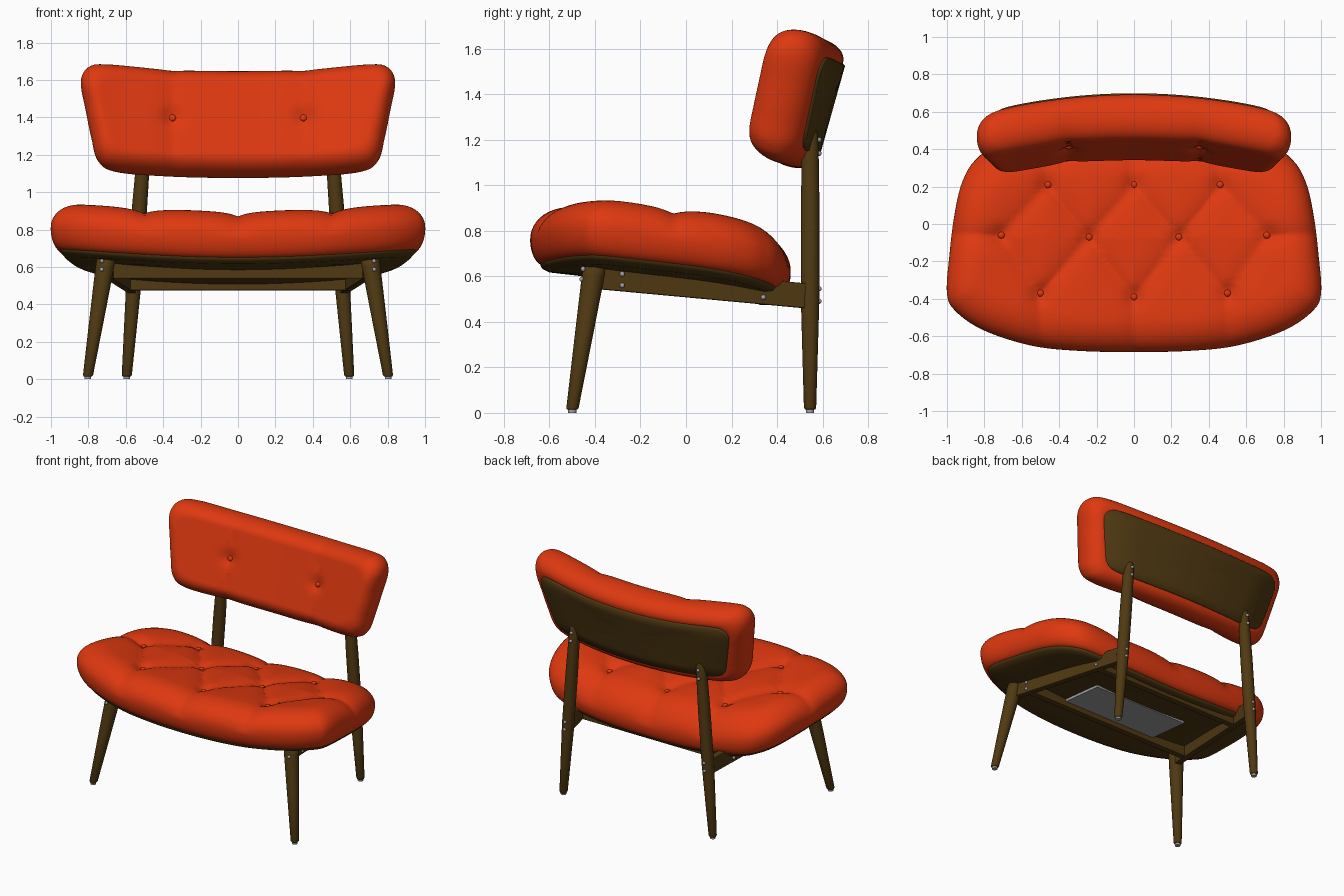
import bpy, bmesh, math
from mathutils import Vector, Matrix
from mathutils.bvhtree import BVHTree

if "Cube" in bpy.data.objects:
    bpy.data.objects.remove(bpy.data.objects["Cube"])


def material(name, rgb):
    m = bpy.data.materials.new(name)
    m.diffuse_color = (*rgb, 1)
    m.use_nodes = True
    m.node_tree.nodes["Principled BSDF"].inputs["Base Color"].default_value = m.diffuse_color
    return m


RED = material("orange red fabric", (0.73, 0.04, 0.005))
WOOD = material("dark brown wood", (0.08, 0.041, 0.006))
METAL = material("grey metal", (0.36, 0.36, 0.38))


def finish(bm, name, mat, smooth=True, matrix=None):
    bmesh.ops.recalc_face_normals(bm, faces=bm.faces)
    me = bpy.data.meshes.new(name)
    if matrix:
        bm.transform(matrix)
    for f in bm.faces:
        f.smooth = smooth
    bm.to_mesh(me)
    bm.free()
    me.materials.append(mat)
    ob = bpy.data.objects.new(name, me)
    bpy.context.collection.objects.link(ob)
    return ob


def outline(half, cy, n=10):
    """Closed smooth curve from the +x half of an outline, relative to (0, cy)."""
    pts = half + [(-x, y) for x, y in half[-2:0:-1]]
    p = [Vector((x, y - cy)) for x, y in pts]
    out, k = [], len(p)
    for i in range(k):
        a, b, c, d = p[i - 1], p[i], p[(i + 1) % k], p[(i + 2) % k]
        for j in range(n):
            t = j / n
            out.append(0.5 * (2 * b + (c - a) * t + (2 * a - 5 * b + 4 * c - d) * t * t
                              + (3 * b - a - 3 * c + d) * t ** 3))
    return out


def ring_body(curve, cy, base, rings):
    """Skin scaled copies of an outline; a ring is (x scale, y scale, height)."""
    bm = bmesh.new()
    heights, loops = [], []

    def vert(x, y, h):
        heights.append(h)
        return bm.verts.new((x, y, base(x, y) + h))
    top = vert(0, cy, rings[0][2])
    for kx, ky, h in rings:
        loops.append([vert(p.x * kx, cy + p.y * ky, h) for p in curve])
    bot = vert(0, cy, rings[-1][2])
    n = len(curve)
    for i in range(n):
        j = (i + 1) % n
        bm.faces.new((top, loops[0][i], loops[0][j]))
        for a, b in zip(loops, loops[1:]):
            bm.faces.new((a[i], b[i], b[j], a[j]))
        bm.faces.new((bot, loops[-1][j], loops[-1][i]))
    bmesh.ops.recalc_face_normals(bm, faces=bm.faces)
    bm.normal_update()
    return bm, heights


def seg_dist(p, a, b):
    ab = b - a
    t = max(0, min(1, (p - a).dot(ab) / ab.length_squared))
    return (p - a - ab * t).length


def cushion(name, curve, cy, base, inner, bottom, T, hb, seams, buttons, depth, matrix):
    rings = [(inner[0] * i / 30, inner[1] * i / 30, T) for i in range(1, 31)]
    for i in range(1, 25):
        a = math.pi * (0.5 - i / 24)
        k, q = math.cos(a), (inner if a > 0 else bottom)
        h = hb + (T - hb if a > 0 else hb) * math.sin(a)
        rings.append((q[0] + (1 - q[0]) * k, q[1] + (1 - q[1]) * k, h))
    bm, heights = ring_body(curve, cy, base, rings)
    seams = [(Vector(a), Vector(b)) for a, b in seams]
    # pull the seams and button points into the padding
    moves = []
    for v, h in zip(bm.verts, heights):
        fade = max(0, (h - hb) / (T - hb)) ** 0.7
        p = v.co.xy
        d = min(seg_dist(p, a, b) for a, b in seams)
        e = min((p - Vector(b)).length for b in buttons)
        amt = depth * math.exp(-d / 0.07) + 0.022 * math.exp(-(e / 0.05) ** 2)
        moves.append(v.normal * (0.005 - amt) * fade)
    for v, m in zip(bm.verts, moves):
        v.co += m
    # buttons sit on the tufted surface
    tree = BVHTree.FromBMesh(bm)
    bb = bmesh.new()
    for x, y in buttons:
        hit = tree.ray_cast(Vector((x, y, 3)), Vector((0, 0, -1)))[0]
        bmesh.ops.create_uvsphere(bb, u_segments=16, v_segments=8, radius=0.019,
                                  matrix=Matrix.Translation(hit) @ Matrix.Diagonal((1, 1, 0.7, 1)))
    finish(bm, name, RED, matrix=matrix)
    finish(bb, name + "_buttons", RED, matrix=matrix)


# seat cushion with diamond tufting
def seat_base(x, y):
    return 0.63 + 0.075 * x * x - 0.1 * (y + 0.45) - 0.15 * max(0, y) ** 2


SEAT_CY = -0.11
seat_curve = outline([(0, -.685), (.3, -.678), (.55, -.65), (.8, -.57), (.95, -.47), (1, -.37),
                      (.985, -.15), (.96, .05), (.92, .22), (.85, .34), (.72, .42), (.4, .455),
                      (0, .46)], SEAT_CY)
front = [(-.5, -.37), (0, -.39), (.5, -.37)]
mid = [(-.71, -.06), (-.24, -.07), (.24, -.07), (.71, -.06)]
back = [(-.46, .21), (0, .21), (.46, .21)]
seams = [(row[i], mid[i + k]) for row in (front, back) for i in range(3) for k in (0, 1)]
seams += [(p, (p[0], -0.8)) for p in front] + [(p, (p[0], 0.6)) for p in back]
seams += [(mid[0], (-1.1, -.04)), (mid[3], (1.1, -.04))]
cushion("seat_cushion", seat_curve, SEAT_CY, seat_base, (.82, .66), (.94, .9), 0.26, 0.11,
        seams, front + mid + back, 0.03, None)

# shell under the seat
bm, _ = ring_body(seat_curve, SEAT_CY, seat_base,
                  [(.5, .5, .01), (.95, .92, .01), (.95, .92, -.003), (.935, .905, -.016),
                   (.89, .85, -.028), (.6, .6, -.03), (.3, .3, -.03)])
finish(bm, "seat_shell", WOOD)

# backrest, modelled flat and then tilted upright
tilt = Matrix(((1, 0, 0, 0), (0, .27, -.963, .633), (0, .963, .27, 1.335), (0, 0, 0, 1)))
back_curve = outline([(0, -.292), (.4, -.29), (.66, -.278), (.75, -.225), (.785, -.1), (.815, .05),
                      (.84, .2), (.8, .28), (.7, .3), (.4, .29), (0, .285)], 0)


def back_base(x, y):
    return 0.17 * x * x


cushion("backrest_cushion", back_curve, 0, back_base, (.88, .68), (.9, .74), 0.24, 0.1,
        [((s * .35, -.5), (s * .35, .5)) for s in (-1, 1)], [(-.35, 0), (.35, 0)], 0.018, tilt)
bm, _ = ring_body(back_curve, 0, back_base,
                  [(.4, .4, .01), (.89, .72, .01), (.89, .72, -.004), (.88, .705, -.012),
                   (.6, .5, -.012), (.3, .25, -.012)])
finish(bm, "backrest_panel", WOOD, matrix=tilt)


def leg(name, p0, p1, profile):
    """Round tapered leg; profile is (fraction along leg, radius)."""
    bm = bmesh.new()
    p0, p1 = Vector(p0), Vector(p1)
    loops = []
    for t, r in profile:
        c = p0.lerp(p1, t)
        loops.append([bm.verts.new((c.x + r * math.cos(i * math.tau / 24),
                                    c.y + r * math.sin(i * math.tau / 24), c.z)) for i in range(24)])
    for a, b in zip(loops, loops[1:]):
        for i in range(24):
            j = (i + 1) % 24
            bm.faces.new((a[i], a[j], b[j], b[i]))
    bm.faces.new(loops[0])
    bm.faces.new(loops[-1])
    finish(bm, name, WOOD)


def rail(name, p0, p1, height, width):
    bm = bmesh.new()
    p0, p1 = Vector(p0), Vector(p1)
    d = p1 - p0
    side = Vector((-d.y, d.x, 0)).normalized() * width
    bmesh.ops.create_cube(bm, size=1)
    for v in bm.verts:
        x, y, z = v.co
        v.co = p0.lerp(p1, x + 0.5) + side * y + Vector((0, 0, z * height))
    ob = finish(bm, name, WOOD, smooth=False)
    mod = ob.modifiers.new("soft edges", "BEVEL")
    mod.width, mod.segments = 0.005, 2


bolts = bmesh.new()
feet = bmesh.new()


def back_leg_x(z):
    return 0.595 - 0.075 * z


for s, side in ((-1, "left"), (1, "right")):
    # legs and side rails
    leg(side + "_front_leg", (s * .803, -.5, .014), (s * .702, -.398, .665),
        [(0, .022), (.012, .027), (.5, .04), (.9, .05), (1, .05)])
    leg(side + "_back_leg", (s * .595, .545, .014), (s * back_leg_x(1.27), .546, 1.27),
        [(0, .022), (.008, .027), (.2, .034), (.4, .041), (.7, .041), (.9, .037),
         (.96, .034), (.985, .026), (1, .012)])
    rail(side + "_side_rail", (s * .70, -.38, .598), (s * .565, .54, .513), 0.11, 0.045)
    for x, y in ((.803, -.5), (.595, .545)):
        bmesh.ops.create_cone(feet, cap_ends=True, segments=20, radius1=.018, radius2=.018, depth=.02,
                              matrix=Matrix.Translation((s * x, y, .01)))
    # bolt heads
    spots = [(.728, -.452, .632), (.728, -.457, .587), (.711, -.28, .61), (.711, -.28, .56),
             (.619, .34, .557), (.619, .34, .508)]
    spots += [(back_leg_x(z), .585, z) for z in (.49, .545, 1.14, 1.2)]
    for x, y, z in spots:
        bmesh.ops.create_uvsphere(bolts, u_segments=12, v_segments=8, radius=.011,
                                  matrix=Matrix.Translation((s * x, y, z)))
finish(bolts, "bolts", METAL)
finish(feet, "foot_caps", METAL, smooth=False)

# cross rails
rail("front_cross_rail", (-.68, -.28, .588), (.68, -.28, .588), 0.1, 0.045)
rail("rear_cross_rail", (-.59, .34, .53), (.59, .34, .53), 0.11, 0.045)

# grey plate under the seat shell, following its slope
bm = bmesh.new()
bmesh.ops.create_cube(bm, size=1)
for v in bm.verts:
    x, y = v.co.x * 0.76, v.co.y * 0.34 - 0.1
    v.co = (x, y, 0.63 - 0.1 * (y + 0.45) - 0.026 + v.co.z * 0.02)
finish(bm, "underseat_plate", METAL, smooth=False)
